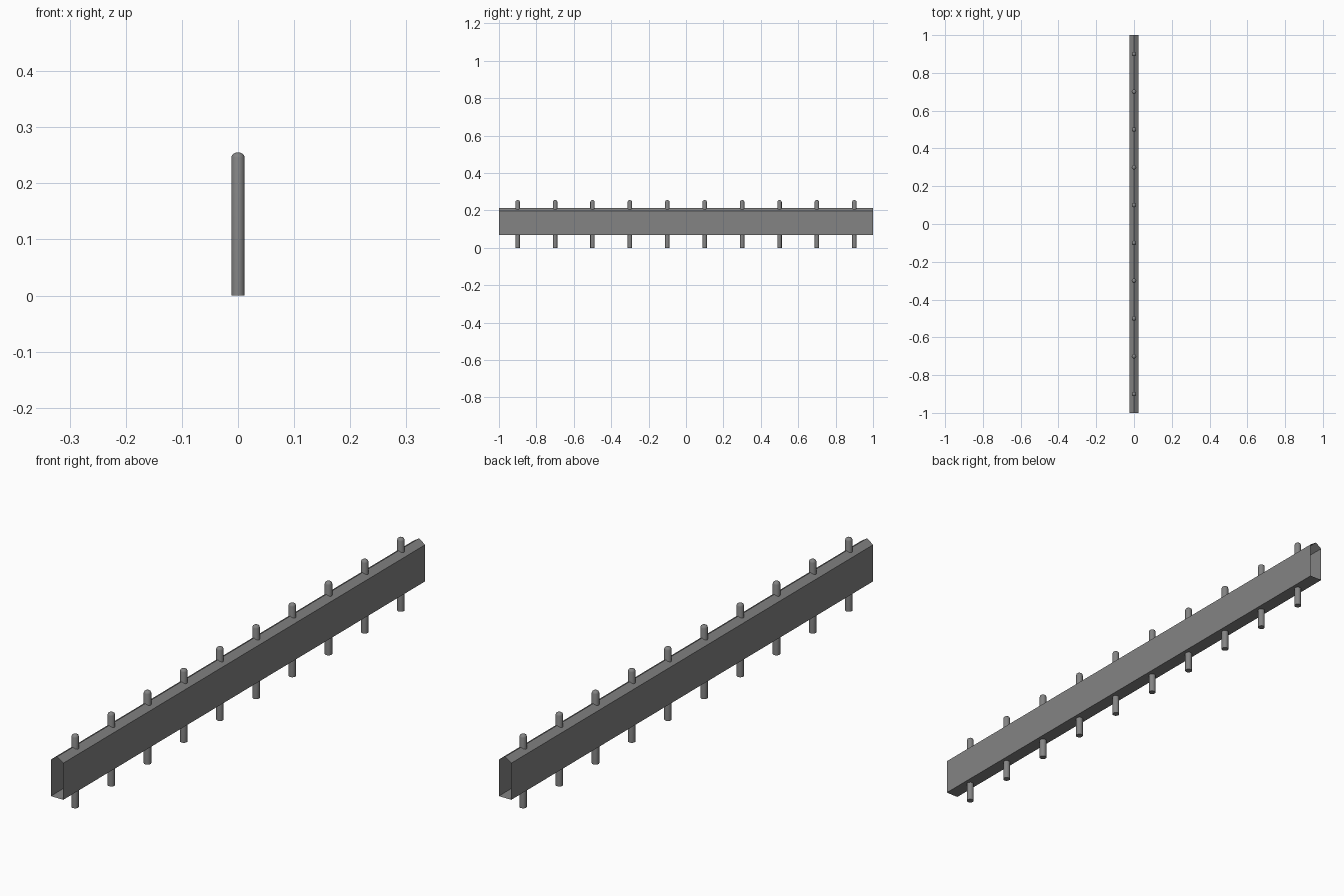
import bpy, bmesh, math

if "Cube" in bpy.data.objects:
    bpy.data.objects.remove(bpy.data.objects["Cube"])

dark = bpy.data.materials.new("dark_grey")
dark.diffuse_color = (0.23, 0.23, 0.23, 1)
dark.use_nodes = True
dark.node_tree.nodes["Principled BSDF"].inputs["Base Color"].default_value = dark.diffuse_color

def finish(name, bm, smooth=False):
    bmesh.ops.recalc_face_normals(bm, faces=bm.faces)
    me = bpy.data.meshes.new(name)
    bm.to_mesh(me)
    bm.free()
    me.materials.append(dark)
    ob = bpy.data.objects.new(name, me)
    bpy.context.collection.objects.link(ob)
    if smooth:
        bpy.ops.object.select_all(action='DESELECT')
        ob.select_set(True)
        bpy.context.view_layer.objects.active = ob
        bpy.ops.object.shade_smooth_by_angle(angle=math.radians(50))
    return ob

# Hollow rail: open-ended thin tube with a shallow ridged top
profile = [(-0.024, 0.069), (0.024, 0.069), (0.024, 0.197), (0, 0.213), (-0.024, 0.197)]
bm = bmesh.new()
front, back = [[bm.verts.new((x, y, z)) for x, z in profile] for y in (-1, 1)]
for i in range(len(profile)):
    j = (i + 1) % len(profile)
    bm.faces.new((front[i], front[j], back[j], back[i]))
finish("rail", bm)

# Upright pegs through the rail, rounded at the top
R, H, N = 0.012, 0.255, 20
rings = [(R, 0), (R, H - 0.009), (R * 0.85, H - 0.004), (R * 0.5, H - 0.001), (R * 0.25, H)]
for k in range(10):
    y = -0.9 + 0.2 * k
    bm = bmesh.new()
    loops = [[bm.verts.new((r * math.cos(math.tau * i / N), y + r * math.sin(math.tau * i / N), z))
              for i in range(N)] for r, z in rings]
    for a, b in zip(loops, loops[1:]):
        for i in range(N):
            j = (i + 1) % N
            bm.faces.new((a[i], a[j], b[j], b[i]))
    bm.faces.new(loops[0][::-1])
    bm.faces.new(loops[-1])
    finish(f"peg_{k + 1}", bm, True)
